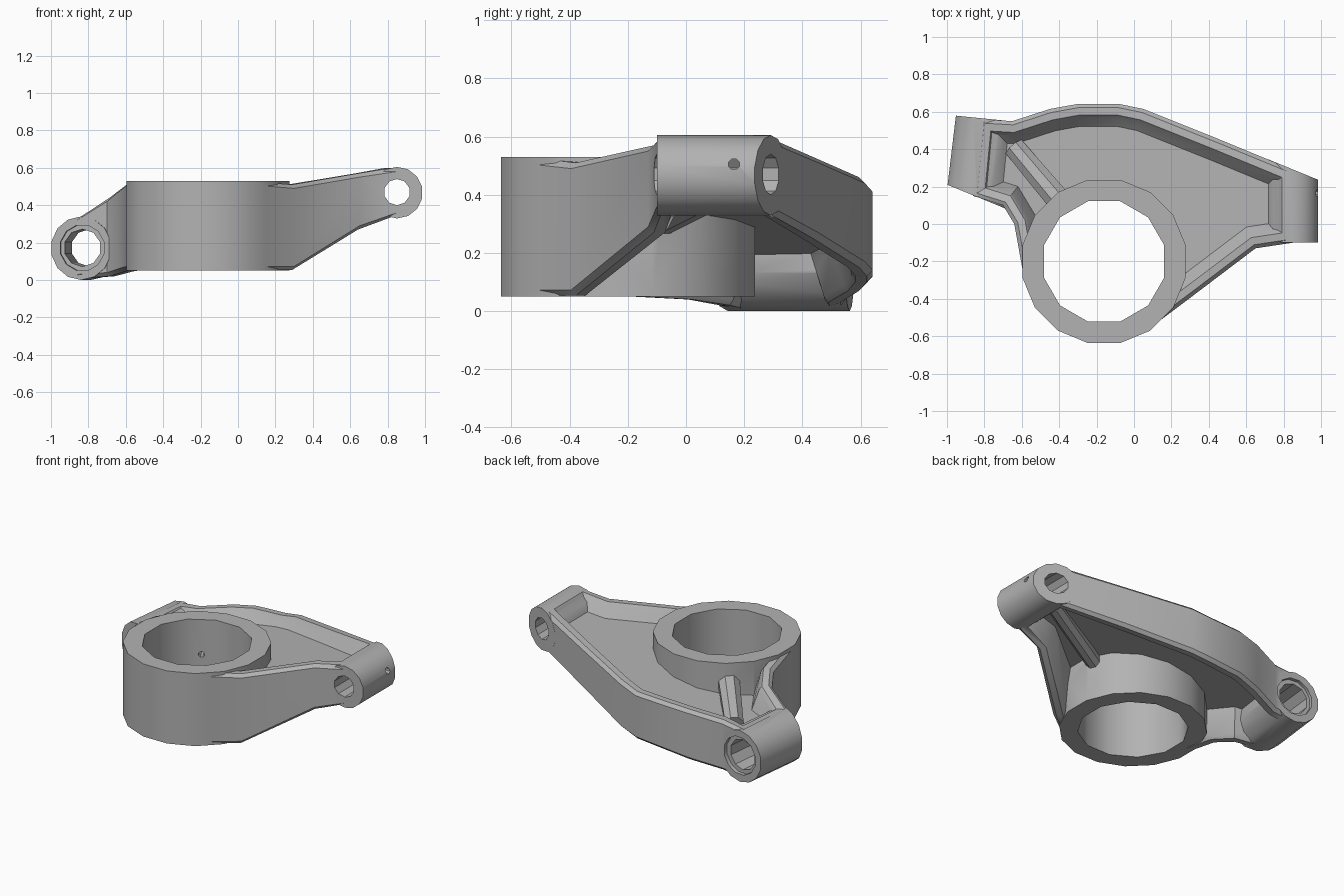
import bpy, bmesh
from math import cos, sin, pi
from mathutils import Vector

cube = bpy.data.objects.get("Cube")
if cube:
    bpy.data.objects.remove(cube, do_unlink=True)

metal = bpy.data.materials.new("cast_grey")
metal.use_nodes = True
metal.diffuse_color = (0.45, 0.45, 0.45, 1)
metal.node_tree.nodes["Principled BSDF"].inputs["Base Color"].default_value = metal.diffuse_color


def loft(name, loops):
    """Skin equal-length loops and cap both ends."""
    bm = bmesh.new()
    rings = [[bm.verts.new(p) for p in loop] for loop in loops]
    for low, high in zip(rings, rings[1:]):
        for i in range(len(low)):
            j = (i + 1) % len(low)
            bm.faces.new((low[i], low[j], high[j], high[i]))
    bm.faces.new(rings[0][::-1])
    bm.faces.new(rings[-1])
    bmesh.ops.recalc_face_normals(bm, faces=bm.faces)
    mesh = bpy.data.meshes.new(name)
    bm.to_mesh(mesh)
    bm.free()
    obj = bpy.data.objects.new(name, mesh)
    bpy.context.collection.objects.link(obj)
    mesh.materials.append(metal)
    return obj


def rod(name, start, end, r1, sides, r2=None):
    """Cylinder or cone between two points, flats facing the axes."""
    start, end = Vector(start), Vector(end)
    turn = (end - start).to_track_quat('Z', 'Y')
    loops = []
    for centre, r in ((start, r1), (end, r2 or r1)):
        angles = [2 * pi * (i + 0.5) / sides for i in range(sides)]
        loops.append([centre + turn @ Vector((r * cos(a), r * sin(a), 0)) for a in angles])
    return loft(name, loops)


def eye(name, cx, cz, r, sides, front, back, tilt=0):
    """Eye along y whose end planes are sheared across x."""
    loops = []
    for y_at in (front, back):
        loop = []
        for i in range(sides):
            a = 2 * pi * (i + 0.5) / sides
            x, z = cx + r * cos(a), cz + r * sin(a)
            y = y_at(x)
            loop.append((x + tilt * (y - 0.2), y, z))
        loops.append(loop)
    return loft(name, loops)


def inset(points, width):
    """Mitred inward offset of a counter-clockwise outline."""
    result = []
    for i, p in enumerate(points):
        a = (p - points[i - 1]).normalized()
        b = (points[(i + 1) % len(points)] - p).normalized()
        na, nb = Vector((-a.y, a.x)), Vector((-b.y, b.x))
        result.append(p + (na + nb) * width / (1 + na.dot(nb)))
    return result


def combine(target, other, operation):
    other.hide_render = True
    mod = target.modifiers.new("join", 'BOOLEAN')
    mod.object, mod.operation, mod.solver = other, operation, 'EXACT'
    bpy.context.view_layer.objects.active = target
    bpy.ops.object.modifier_apply(modifier=mod.name)
    bpy.data.objects.remove(other, do_unlink=True)


# Arm outline: x, y, underside height, top height
outline = [
    (.85, -.1, .34, .6), (.85, .29, .34, .6), (.45, .455, .25, .53), (.05, .615, .15, .46),
    (-.08, .642, .12, .43), (-.3, .642, .1, .42), (-.45, .615, .07, .4), (-.65, .55, .03, .36),
    (-.82, .56, .01, .34), (-.86, .15, .01, .34), (-.7, .1, .02, .44), (-.64, 0, .04, .49),
    (-.595, -.25, .053, .525), (-.4, -.45, .053, .525), (-.1, -.57, .053, .525),
    (.12, -.53, .053, .525), (.3, -.395, .053, .51), (.65, -.13, .27, .57)]
plan = [Vector(p[:2]) for p in outline]


def arm_loop(width, side, drop=0):
    return [(q.x, q.y, p[side] + drop) for p, q in zip(outline, inset(plan, width))]


def floor_loop(width, base):
    return [(q.x, q.y, base + 0.16 * q.x) for q in inset(plan, width)]


# Dished arm: rounded rim all round with a sloping web inside
arm = loft("pivot_arm", [
    floor_loop(.12, .3), arm_loop(.075, 2, .02), arm_loop(.06, 2), arm_loop(.02, 2),
    arm_loop(0, 2, .02), arm_loop(0, 3, -.02), arm_loop(.02, 3), arm_loop(.06, 3),
    arm_loop(.075, 3, -.02), floor_loop(.12, .39)])

# Hub, end eyes and stiffening ribs
hub_x, hub_y = -.16, -.2
left_front = lambda x: .21 - .39 * (x + 1)
left_back = lambda x: .575 - .1 * (x + .955)
right_back = lambda x: .64 - .41 * x
parts = [
    rod("hub", (hub_x, hub_y, .05), (hub_x, hub_y, .53), .445, 16),
    eye("low_eye", -.832, .17, .17, 14, left_front, left_back, .12),
    eye("high_eye", .85, .467, .138, 14, lambda x: -.1, right_back),
    rod("upper_rib", (-.38, .1, .4), (-.64, .41, .28), .07, 8, .06),
    rod("lower_rib", (.2, -.1, .3), (.74, .14, .42), .05, 8)]
for part in parts:
    combine(arm, part, 'UNION')

# Bores, counterbore and oil holes
bores = [
    rod("hub_bore", (hub_x, hub_y, -.2), (hub_x, hub_y, .9), .333, 12),
    rod("low_bore", (-.865, -.1, .172), (-.765, .8, .172), .1, 10),
    rod("low_counterbore_front", (-.85, 0, .172), (-.826, .2, .172), .125, 12),
    rod("low_counterbore_back", (-.789, .54, .172), (-.765, .74, .172), .125, 12),
    rod("high_bore", (.85, -.4, .47), (.85, .7, .47), .07, 10),
    rod("cross_hole", (.88, .165, .505), (1.2, .165, .505), .02, 8),
    rod("oil_hole", (hub_x, hub_y, .3), (hub_x - .2, hub_y + .346, .3), .02, 8)]
for bore in bores:
    combine(arm, bore, 'DIFFERENCE')

bpy.ops.object.select_all(action='DESELECT')
arm.select_set(True)
bpy.context.view_layer.objects.active = arm
bpy.ops.object.shade_smooth_by_angle(angle=.6)
